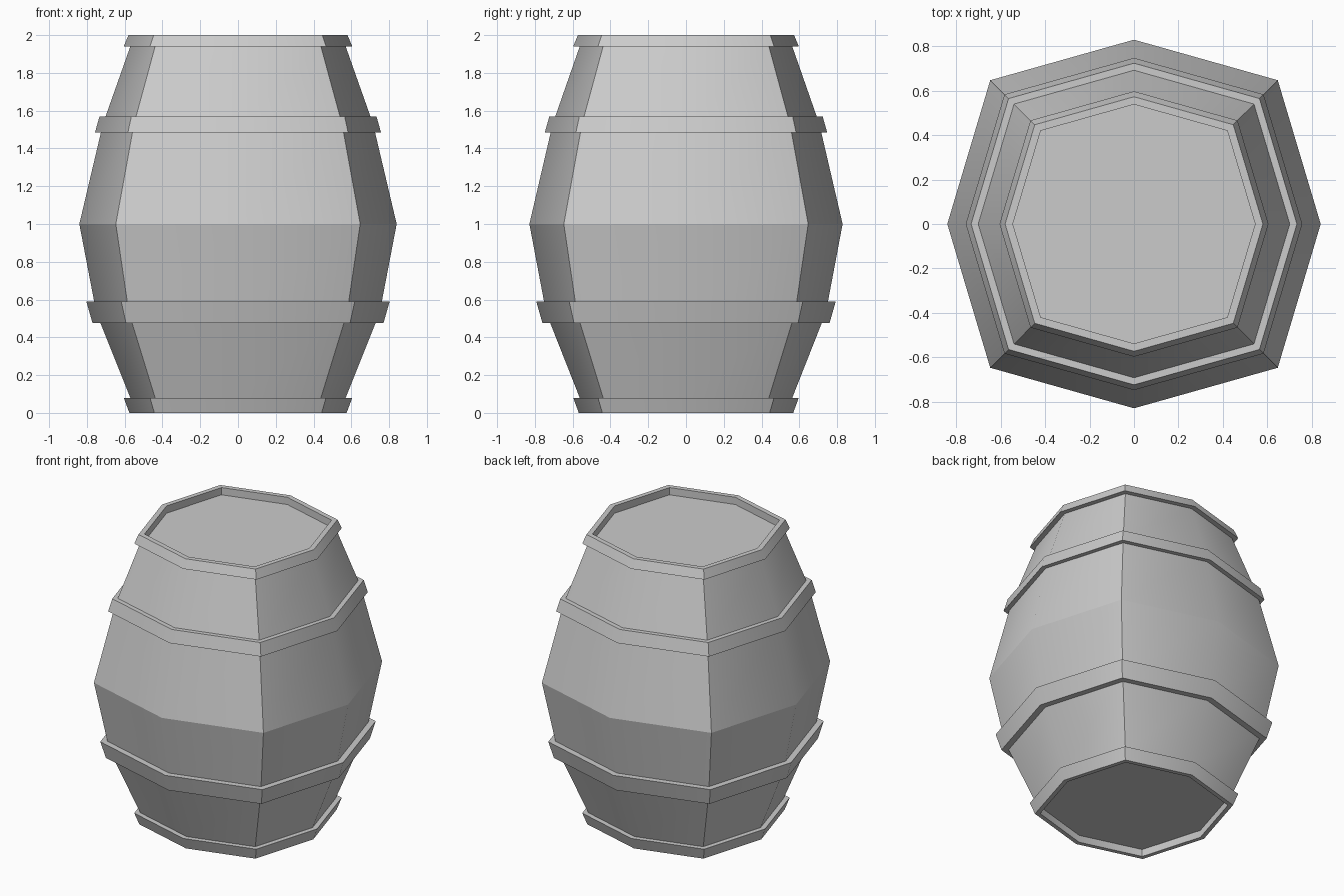
import bpy, bmesh

if "Cube" in bpy.data.objects:
    bpy.data.objects.remove(bpy.data.objects["Cube"])

# Eight-sided section: blunt corners on the axes, sharp corners on the diagonals
D = 0.77
SECTION = [(1, 0), (D, D), (0, 0.987), (-D, D), (-1, 0), (-D, -D), (0, -0.987), (D, -D)]


def loft(name, profile, closed):
    """Sweep a (radius, z) profile round the section; cap the ends if not closed."""
    bm = bmesh.new()
    rings = [[bm.verts.new((x * r, y * r, z)) for x, y in SECTION] for r, z in profile]
    pairs = list(zip(rings, rings[1:]))
    if closed:
        pairs.append((rings[-1], rings[0]))
    for a, b in pairs:
        for i in range(8):
            j = (i + 1) % 8
            bm.faces.new((a[i], a[j], b[j], b[i]))
            # crisp only on the diagonal corners, soft on the axis corners
            if i % 2:
                bm.edges.get((a[i], b[i])).smooth = False
    for ring in rings:
        for i in range(8):
            bm.edges.get((ring[i], ring[(i + 1) % 8])).smooth = False
    if not closed:
        bm.faces.new(rings[0][::-1])
        bm.faces.new(rings[-1])
    for f in bm.faces:
        f.smooth = len(f.verts) == 4
    bmesh.ops.recalc_face_normals(bm, faces=bm.faces)
    mesh = bpy.data.meshes.new(name)
    bm.to_mesh(mesh)
    bm.free()
    obj = bpy.data.objects.new(name, mesh)
    bpy.context.collection.objects.link(obj)
    return obj


# Bulging body with recessed end panels
loft("barrel_body", [(0.558, 0.05), (0.57, 0.08), (0.75, 0.53), (0.84, 1.0),
                     (0.715, 1.53), (0.57, 1.94), (0.566, 1.95)], False)

# Hoops: inner radius and outer radius at the bottom and top edges
for name, z0, z1, in0, out0, in1, out1 in [
    ("bottom_hoop", 0.0, 0.08, 0.545, 0.575, 0.545, 0.605),
    ("lower_hoop", 0.475, 0.59, 0.70, 0.77, 0.74, 0.803),
    ("upper_hoop", 1.485, 1.57, 0.70, 0.757, 0.67, 0.733),
    ("top_hoop", 1.94, 2.0, 0.545, 0.605, 0.545, 0.58),
]:
    loft(name, [(in0, z0), (out0, z0), (out1, z1), (in1, z1)], True)
